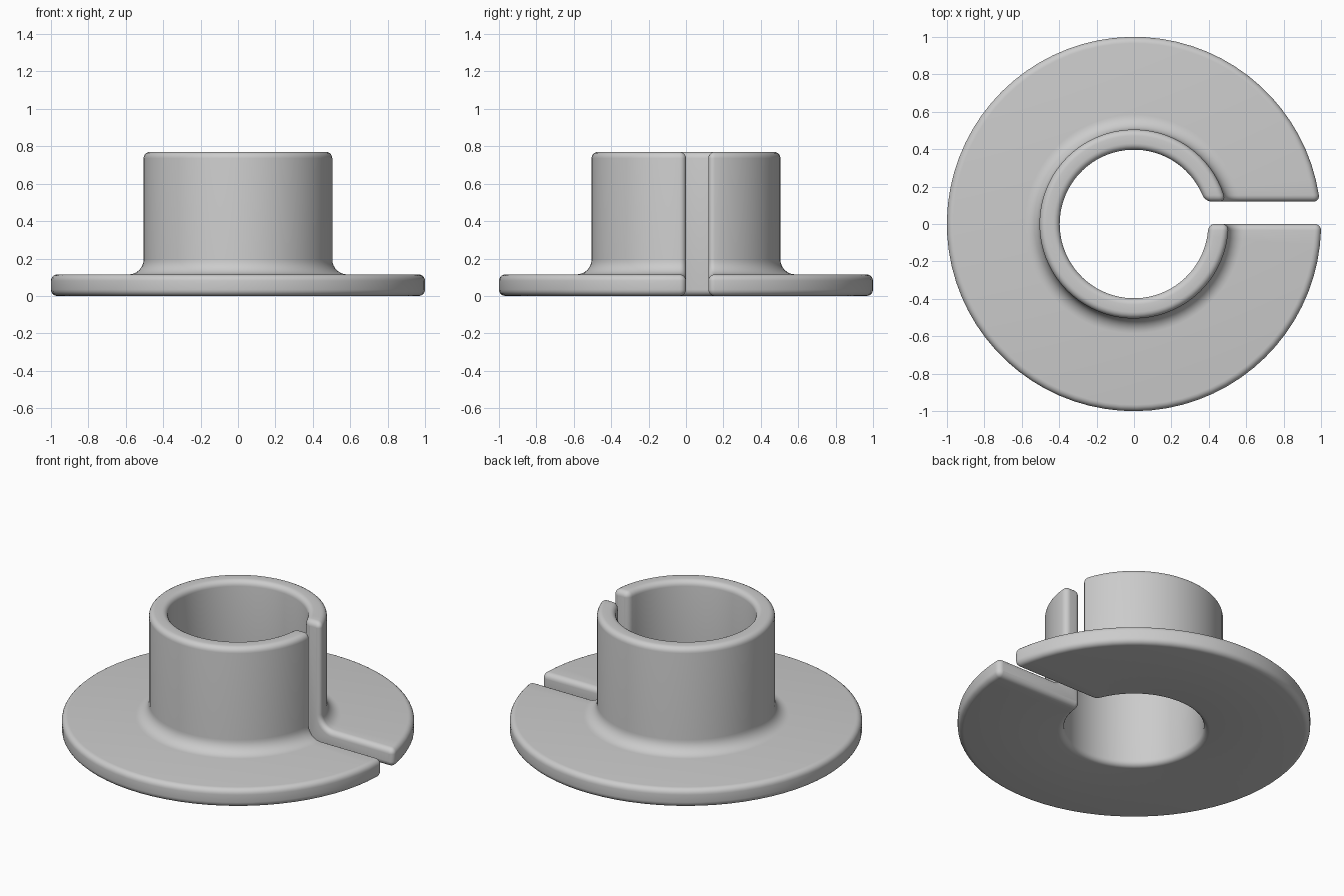
import bpy, bmesh, math

cube = bpy.data.objects.get("Cube")
if cube:
    bpy.data.objects.remove(cube, do_unlink=True)

BORE, HUB, RIM = 0.397, 0.505, 1.0        # radii
PLATE_TOP, HUB_TOP = 0.115, 0.77          # heights
SLOT_LOW, SLOT_HIGH = 0.0, 0.12           # slot walls along y
ROUND, FILLET = 0.034, 0.08               # edge rounding, hub base fillet
STEPS, SEGMENTS = 5, 72


def arc(cx, cz, radius, start, end, steps):
    """Points (radius, height) along an arc given in degrees."""
    angles = [math.radians(start + (end - start) * i / steps) for i in range(steps + 1)]
    return [(cx + radius * math.cos(a), cz + radius * math.sin(a)) for a in angles]


def profile(inset):
    """Flanged wall section, shrunk inward by inset."""
    r = ROUND - inset
    f = FILLET + inset
    points = arc(BORE + ROUND, ROUND, r, 180, 270, STEPS)
    points += arc(RIM - ROUND, ROUND, r, 270, 360, STEPS)
    points += arc(RIM - ROUND, PLATE_TOP - ROUND, r, 0, 90, STEPS)
    points += arc(HUB + FILLET, PLATE_TOP + FILLET, f, 270, 180, STEPS + 3)
    points += arc(HUB - ROUND, HUB_TOP - ROUND, r, 0, 90, STEPS)
    points += arc(BORE + ROUND, HUB_TOP - ROUND, r, 90, 180, STEPS)
    return points


def end_section(wall, direction, turn, t):
    """Section parallel to a slot wall; t runs from the wall face to full size."""
    offset = ROUND * (1 - math.cos(t))
    inset = 0.97 * ROUND * (1 - math.sin(t))
    y = wall + direction * offset
    return [(r, z, turn + math.asin(y / r)) for r, z in profile(inset)]


# Sections around the ring: rounded slot end, full sweep, rounded slot end
quarter = [math.pi / 2 * i / STEPS for i in range(STEPS + 1)]
first = [end_section(SLOT_HIGH, 1, 0, t) for t in quarter]
last = [end_section(SLOT_LOW, -1, 2 * math.pi, t) for t in reversed(quarter)]
sweep = []
for i in range(1, SEGMENTS):
    k = i / SEGMENTS
    sweep.append([(r, z, a + (b - a) * k)
                  for (r, z, a), (_, _, b) in zip(first[-1], last[0])])

# Loft the sections into a closed split collar
bm = bmesh.new()
rings = [[bm.verts.new((r * math.cos(a), r * math.sin(a), z)) for r, z, a in section]
         for section in first + sweep + last]
for ring, following in zip(rings, rings[1:]):
    for i in range(len(ring)):
        j = (i + 1) % len(ring)
        bm.faces.new((ring[i], ring[j], following[j], following[i]))
bm.faces.new(rings[0])
bm.faces.new(rings[-1])
bmesh.ops.recalc_face_normals(bm, faces=bm.faces)

mesh = bpy.data.meshes.new("split_flange_collar")
bm.to_mesh(mesh)
bm.free()
collar = bpy.data.objects.new("split_flange_collar", mesh)
bpy.context.collection.objects.link(collar)

# Plain grey material
grey = bpy.data.materials.new("plain_grey")
grey.use_nodes = True
color = (0.6, 0.6, 0.6, 1)
grey.diffuse_color = color
grey.node_tree.nodes["Principled BSDF"].inputs["Base Color"].default_value = color
mesh.materials.append(grey)

bpy.ops.object.select_all(action='DESELECT')
collar.select_set(True)
bpy.context.view_layer.objects.active = collar
bpy.ops.object.shade_smooth_by_angle(angle=math.radians(35))
